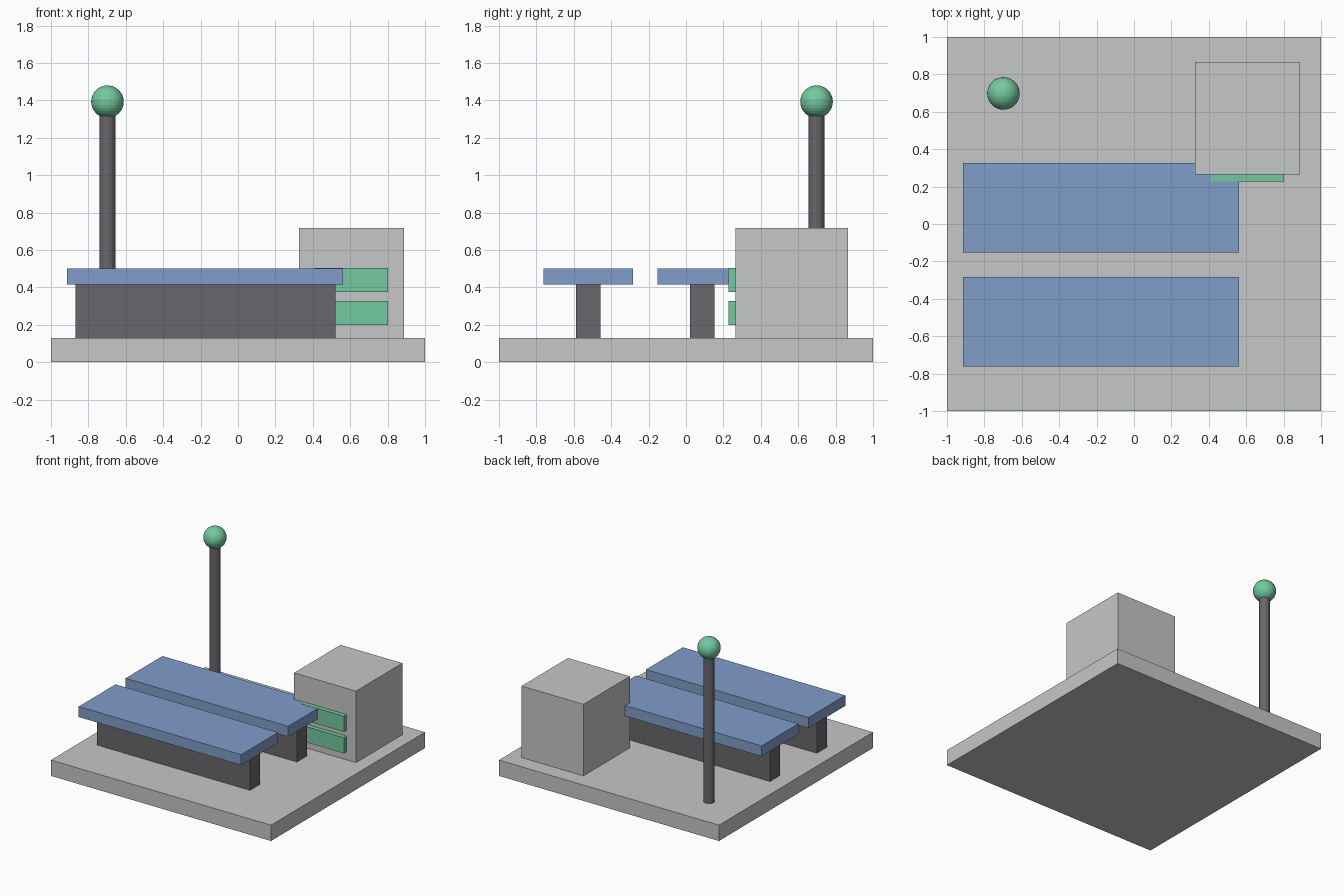
import bpy

cube = bpy.data.objects.get("Cube")
if cube:
    bpy.data.objects.remove(cube, do_unlink=True)


def material(name, rgb):
    m = bpy.data.materials.new(name)
    m.use_nodes = True
    m.diffuse_color = (*rgb, 1)
    m.node_tree.nodes["Principled BSDF"].inputs["Base Color"].default_value = (*rgb, 1)
    return m


grey = material("light grey", (0.565, 0.57, 0.575))
dark = material("dark grey", (0.138, 0.136, 0.15))
blue = material("panel blue", (0.216, 0.337, 0.591))
green = material("signal green", (0.171, 0.591, 0.352))


def finish(name, mat):
    ob = bpy.context.object
    ob.name = ob.data.name = name
    ob.data.materials.append(mat)
    return ob


def box(name, mat, x, y, z):
    """Box spanning the given (low, high) range on each axis."""
    spans = (x, y, z)
    bpy.ops.mesh.primitive_cube_add(size=1, location=[(a + b) / 2 for a, b in spans])
    ob = finish(name, mat)
    ob.scale = [b - a for a, b in spans]
    bpy.ops.object.transform_apply(location=False, rotation=False, scale=True)
    return ob


# Ground slab and equipment cabinet
SLAB_TOP = 0.13
box("base_slab", grey, (-1, 1), (-1, 1), (0, SLAB_TOP))
box("cabinet", grey, (0.325, 0.887), (0.265, 0.867), (SLAB_TOP, 0.718))

# Two flat panels, each on a long narrow support
for side, y in (("front", -0.522), ("back", 0.087)):
    box(side + "_support", dark, (-0.87, 0.52), (y - 0.065, y + 0.065), (SLAB_TOP, 0.417))
    box(side + "_panel", blue, (-0.915, 0.562), (y - 0.239, y + 0.239), (0.415, 0.501))

# Green bars on the front of the cabinet
for level, z in (("lower", 0.262), ("upper", 0.439)):
    box(level + "_bar", green, (0.41, 0.802), (0.228, 0.28), (z - 0.064, z + 0.064))

# Mast with a ball on top
MAST_X, MAST_Y, BALL_Z = -0.698, 0.698, 1.393
bpy.ops.mesh.primitive_cylinder_add(
    vertices=12, radius=0.042, depth=BALL_Z - SLAB_TOP,
    location=(MAST_X, MAST_Y, (BALL_Z + SLAB_TOP) / 2))
finish("mast", dark)
bpy.ops.mesh.primitive_uv_sphere_add(
    segments=32, ring_count=16, radius=0.087, location=(MAST_X, MAST_Y, BALL_Z))
finish("mast_ball", green)
